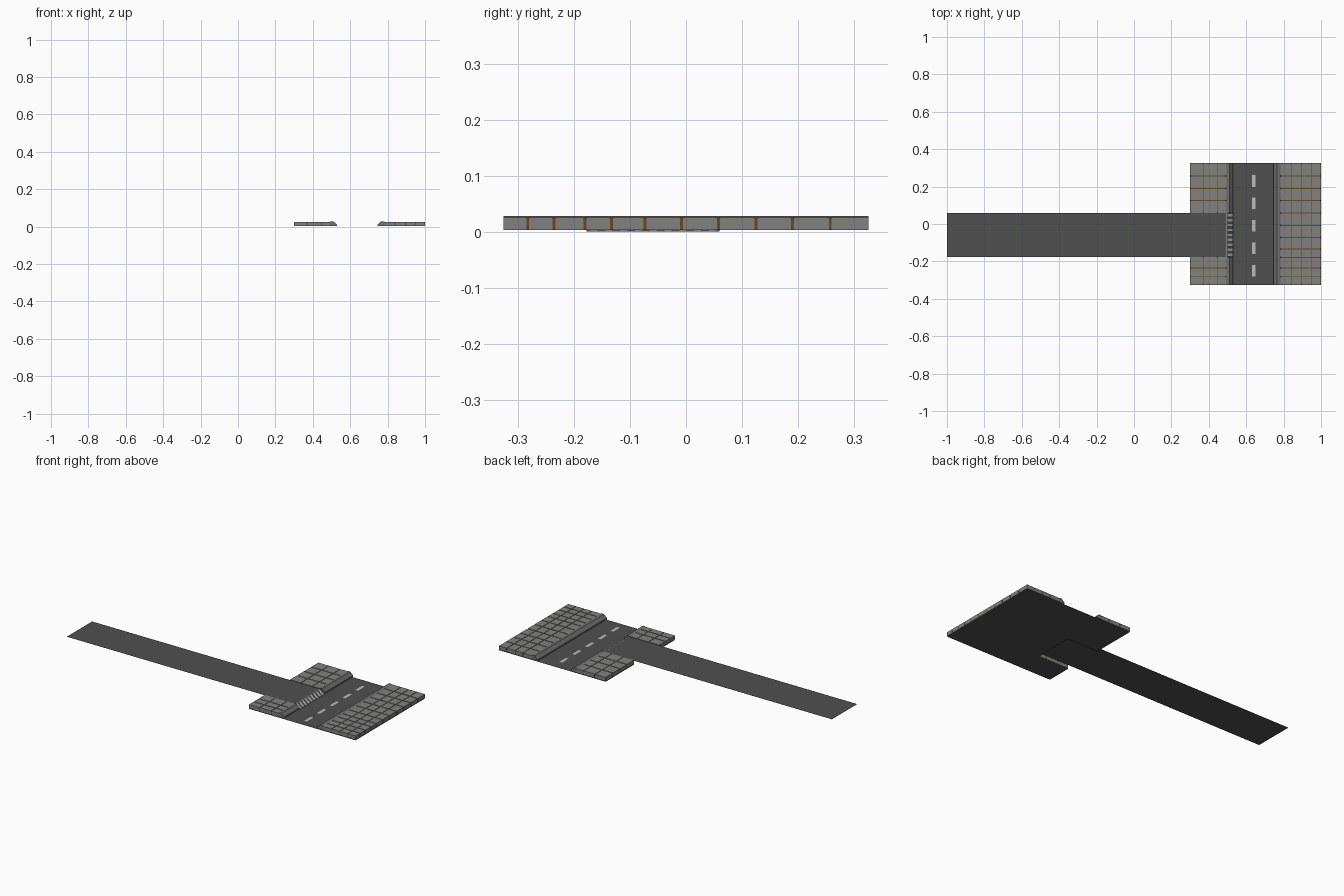
import bpy, bmesh

if "Cube" in bpy.data.objects:
    bpy.data.objects.remove(bpy.data.objects["Cube"])

def mat(name, c):
    m = bpy.data.materials.new(name)
    m.diffuse_color = (*c, 1)
    m.use_nodes = True
    m.node_tree.nodes["Principled BSDF"].inputs["Base Color"].default_value = m.diffuse_color
    return m

ASPHALT = mat("asphalt", (0.08, 0.08, 0.08))
PAVER = mat("paver_grey", (0.22, 0.22, 0.215))
KERB = mat("kerb_grey", (0.16, 0.16, 0.16))
JOINT = mat("joint_brown", (0.13, 0.07, 0.012))
PAINT = mat("road_paint", (0.5, 0.5, 0.5))

def finish(name, bm, material):
    me = bpy.data.meshes.new(name)
    bmesh.ops.recalc_face_normals(bm, faces=bm.faces)
    bm.to_mesh(me)
    bm.free()
    me.materials.append(material)
    ob = bpy.data.objects.new(name, me)
    bpy.context.collection.objects.link(ob)
    return ob

def add_box(bm, x0, x1, y0, y1, z0, z1):
    vs = bmesh.ops.create_cube(bm, size=1)["verts"]
    for v in vs:
        v.co = ((x0 + x1) / 2 + v.co.x * (x1 - x0),
                (y0 + y1) / 2 + v.co.y * (y1 - y0),
                (z0 + z1) / 2 + v.co.z * (z1 - z0))

def add_sheet(verts, faces, x0, x1, y0, y1, z0, z1):
    """Flat rectangle, z0 at its left edge and z1 at its right edge."""
    n = len(verts)
    verts += [(x0, y0, z0), (x1, y0, z1), (x1, y1, z1), (x0, y1, z0)]
    faces.append((n, n + 1, n + 2, n + 3))

def sheets(name, material, rects):
    verts, faces = [], []
    for r in rects:
        add_sheet(verts, faces, *r)
    me = bpy.data.meshes.new(name)
    me.from_pydata(verts, [], faces)
    me.materials.append(material)
    bpy.context.collection.objects.link(bpy.data.objects.new(name, me))

def pavement(name, xs, ys):
    """Grid of paving blocks with open joints round a brown bed."""
    gx, gy = 0.0016, 0.0025
    bm = bmesh.new()
    for i in range(len(xs) - 1):
        for j in range(len(ys) - 1):
            x0 = xs[i] + (gx if i else 0)
            x1 = xs[i + 1] - (gx if i < len(xs) - 2 else 0)
            y0 = ys[j] + (gy if j else 0)
            y1 = ys[j + 1] - (gy if j < len(ys) - 2 else 0)
            add_box(bm, x0, x1, y0, y1, 0.003, 0.026)
    finish(name + "_pavers", bm, PAVER)
    bm = bmesh.new()
    add_box(bm, xs[0] + .002, xs[-1] - .002, ys[0] + .002, ys[-1] - .002, 0.0035, 0.0235)
    finish(name + "_joint_bed", bm, JOINT)

def kerb(name, x, d, y0, y1):
    """Sloped kerb: x is the road-side foot, d the direction away from the road."""
    prof = [(0, .003), (0, .011), (.018, .0285), (.03, .0285), (.036, .026), (.036, .003)]
    bm = bmesh.new()
    a = [bm.verts.new((x + d * px, y0, z)) for px, z in prof]
    b = [bm.verts.new((x + d * px, y1, z)) for px, z in prof]
    bm.faces.new(a)
    bm.faces.new(b)
    for i in range(len(prof)):
        j = (i + 1) % len(prof)
        bm.faces.new((a[i], a[j], b[j], b[i]))
    finish(name, bm, KERB)

Y = 0.325
A0, A1 = -0.177, 0.06          # side road edges
TOP = 0.0235                   # raised side road level
RX0, RX1 = 0.499, 0.528        # ramp down to the main road

# Road surfaces: raised side road with a ramp, and the lower main road
sheets("side_road", ASPHALT, [(-1, RX0, A0, A1, TOP, TOP), (RX0, RX1, A0, A1, TOP, 0.0005)])
sheets("main_road", ASPHALT, [(0.5, 1, -Y, Y, 0, 0)])
sheets("left_pavement_bases", ASPHALT, [(0.3, 0.5, -Y, A0, 0, 0), (0.3, 0.5, A1, Y, 0, 0)])

# Pavements
rows = [-Y, -.282, -.235, -.18, -.133, -.073, -.008, .058, .125, .19, .257, Y]
left_x = [0.3, 0.37, 0.445, 0.492]
pavement("right_pavement", [0.783, 0.843, 0.895, 0.948, 1.0], rows)
pavement("back_left_pavement", left_x, [A1, .125, .19, .257, Y])
pavement("front_left_pavement", left_x, [-Y, -.282, -.235, A0])

# Kerbs
kerb("right_kerb", 0.747, 1, -Y, Y)
kerb("back_left_kerb", 0.528, -1, A1, Y)
kerb("front_left_kerb", 0.528, -1, -Y, A0)

# Centre line dashes
sheets("centre_line_dashes", PAINT,
       [(0.631, 0.649, c - 0.031, c + 0.031, 0.0008, 0.0008)
        for c in (0.23 - 0.12 * i for i in range(5))])

# Give-way marking: bar at the ramp top, teeth running down the ramp
n = 9
step = (A1 - A0) / n
teeth = [A0 + (i + 0.5) * step for i in range(n)]
sheets("give_way_line", PAINT,
       [(RX0 - 0.004, RX0 + 0.001, A0, A1, TOP + .0006, TOP + .0006)]
       + [(RX0 + .001, RX1 - .001, c - 0.006, c + 0.006, TOP + .0006, 0.0022) for c in teeth])
